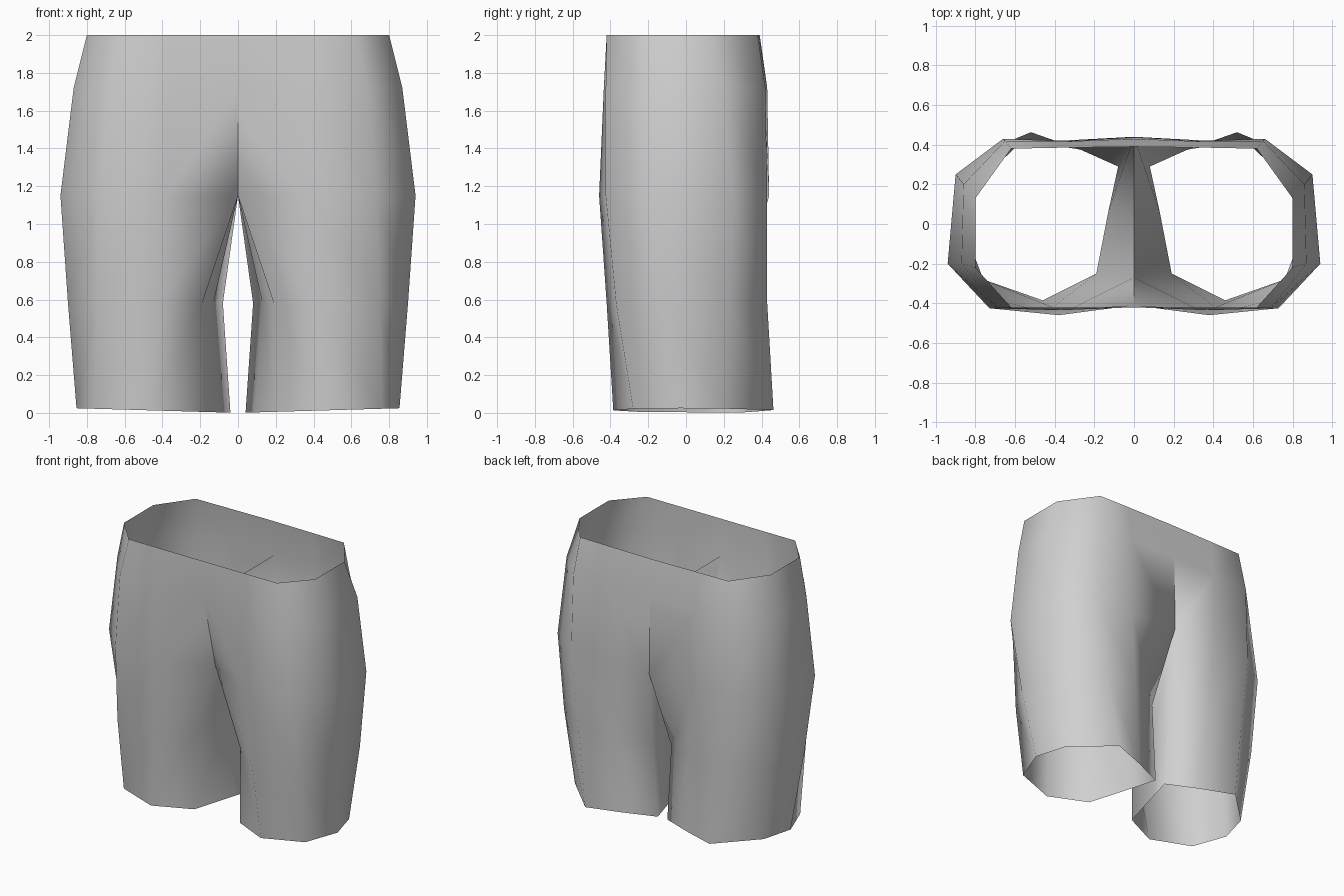
import bpy
import bmesh

cube = bpy.data.objects.get("Cube")
if cube:
    bpy.data.objects.remove(cube)

fabric = bpy.data.materials.new("grey_fabric")
fabric.use_nodes = True
GREY = (0.63, 0.63, 0.63, 1)
fabric.diffuse_color = GREY
fabric.node_tree.nodes["Principled BSDF"].inputs["Base Color"].default_value = GREY

# One half per height: front centre, round the outside, to back centre;
# below the waist a last point lies on the inner side of the leg
WAIST = [(0, -.42), (.37, -.42), (.62, -.42), (.8, -.22), (.8, .13), (.62, .38), (.37, .385), (0, .39)]
HIP = [(0, -.41), (.37, -.435), (.69, -.425), (.87, -.2), (.86, .2), (.65, .42), (.37, .415), (0, .43), (0, .05)]
CROTCH = [(0, -.27), (.38, -.46), (.73, -.425), (.94, -.2), (.9, .25), (.66, .43), (.37, .42), (0, .44), (0, .05)]
THIGH = [(.19, -.25), (.41, -.42), (.75, -.37), (.9, -.13), (.86, .23), (.6, .43), (.32, .4), (.08, .29), (.13, .06)]
HEM = [(.19, -.25), (.46, -.385), (.76, -.28), (.855, -.03), (.79, .2), (.52, .463), (.27, .375), (.04, .28), (.09, .1)]
HEIGHTS = [2, 1.72, 1.15, .58, .013]

bm = bmesh.new()
rings = []
for z, ring in zip(HEIGHTS, [WAIST, HIP, CROTCH, THIGH, HEM]):
    # the hem rises slightly towards the outside
    tilt = .013 if ring is HEM else 0
    rings.append([bm.verts.new((x, y, z + tilt * (x / .45 - 1))) for x, y in ring])

# Waistband cloth is open at the centre; each leg below is a closed tube,
# so the two legs meet in a dividing panel inside the crotch
for a, b in zip(rings, rings[1:]):
    count = len(a)
    steps = count - 1 if a is rings[0] else count
    for i in range(steps):
        j = (i + 1) % count
        bm.faces.new((a[i], b[i], b[j], a[j]))

# Mirror the half and join the two only from the hips up
copy = bmesh.ops.duplicate(bm, geom=bm.verts[:] + bm.edges[:] + bm.faces[:])["geom"]
for v in [g for g in copy if isinstance(g, bmesh.types.BMVert)]:
    v.co.x *= -1
bmesh.ops.reverse_faces(bm, faces=[g for g in copy if isinstance(g, bmesh.types.BMFace)])
bmesh.ops.remove_doubles(bm, verts=[v for v in bm.verts if v.co.z > 1.7], dist=.0005)
for face in bm.faces:
    face.smooth = True

mesh = bpy.data.meshes.new("shorts")
bm.to_mesh(mesh)
bm.free()
mesh.materials.append(fabric)
shorts = bpy.data.objects.new("shorts", mesh)
bpy.context.scene.collection.objects.link(shorts)
